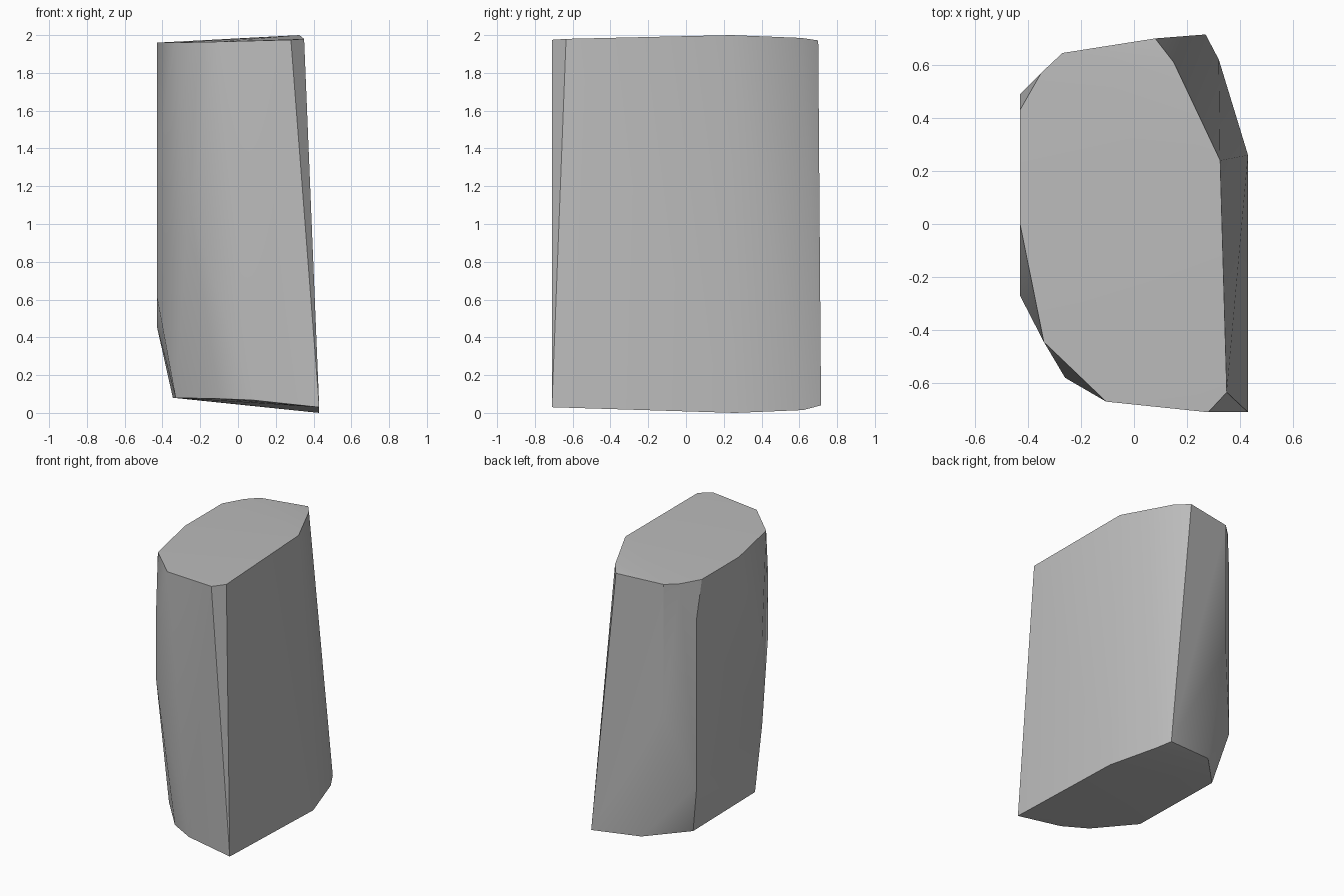
import bpy
import bmesh
import math

cube = bpy.data.objects.get("Cube")
if cube:
    bpy.data.objects.remove(cube, do_unlink=True)

# Stone colour
stone = bpy.data.materials.new("stone grey")
stone.use_nodes = True
grey = (0.5, 0.5, 0.5, 1)
stone.diffuse_color = grey
stone.node_tree.nodes["Principled BSDF"].inputs["Base Color"].default_value = grey

# Corners of the slightly domed top, anticlockwise from the front
top = [(.28, -.71, 1.975), (.35, -.635, 1.98), (.325, .24, 2), (.15, .61, 1.985),
       (.08, .7, 1.972), (-.27, .645, 1.962), (-.35, .57, 1.96), (-.43, .43, 1.96),
       (-.43, 0, 1.96), (-.34, -.445, 1.96), (-.105, -.67, 1.965)]
# Corners of the slanted base
base = [(.43, -.71, .03), (.43, .26, 0), (.32, .62, .015), (.27, .715, .04),
        (-.1, .66, .07), (-.345, .41, .08), (-.33, -.33, .08),
        (-.1, -.59, .075), (.077, -.68, .068)]
# Worn vertical edges on the left flank: x, y, lower z, upper z
worn = [(-.26, -.58, 1.1, 1.6), (-.43, -.27, .62, 1.25),
        (-.43, .49, .46, 1.7), (-.27, .645, 1.0, 1.5)]
flank = [(x, y, z) for x, y, low, high in worn for z in (low, high)]

# Chiselled convex block
bm = bmesh.new()
for p in top + base + flank:
    bm.verts.new(p)
hull = bmesh.ops.convex_hull(bm, input=bm.verts[:])
loose = [v for v in bm.verts if not v.link_faces]
bmesh.ops.delete(bm, geom=loose, context='VERTS')
bmesh.ops.dissolve_limit(bm, angle_limit=math.radians(1),
                         verts=bm.verts[:], edges=bm.edges[:])
bmesh.ops.recalc_face_normals(bm, faces=bm.faces[:])

mesh = bpy.data.meshes.new("stone_block")
bm.to_mesh(mesh)
bm.free()
mesh.materials.append(stone)
block = bpy.data.objects.new("stone_block", mesh)
bpy.context.collection.objects.link(block)

# Soft shading across the gentle facets, crisp at the chiselled edges
bpy.context.view_layer.objects.active = block
block.select_set(True)
bpy.ops.object.shade_smooth_by_angle(angle=math.radians(30))
